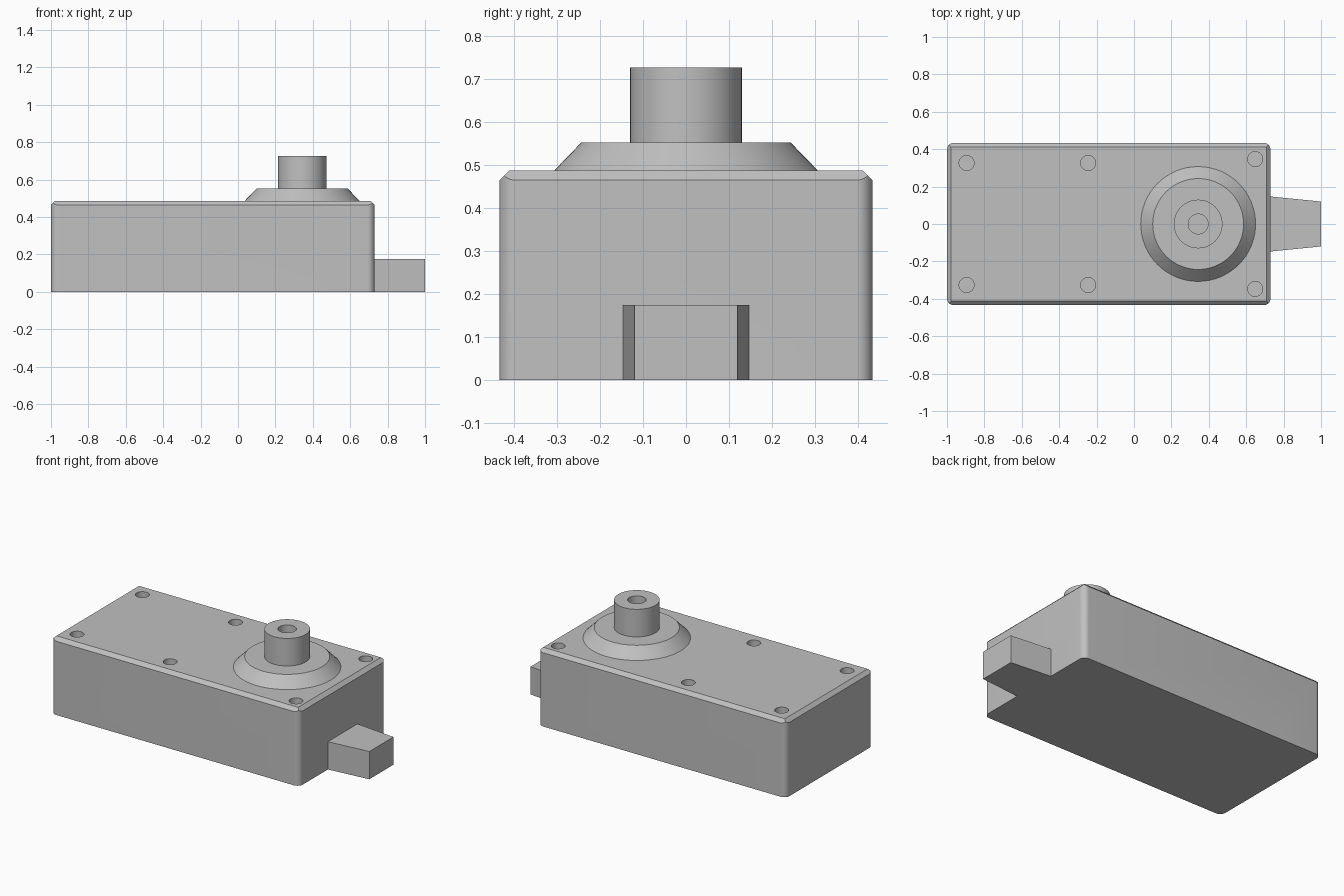
import bpy, bmesh, math
from mathutils import Matrix

cube = bpy.data.objects.get("Cube")
if cube:
    bpy.data.objects.remove(cube, do_unlink=True)

grey = bpy.data.materials.new("light_grey")
grey.use_nodes = True
colour = (0.53, 0.53, 0.53, 1)
grey.diffuse_color = colour
grey.node_tree.nodes["Principled BSDF"].inputs["Base Color"].default_value = colour

LEFT, RIGHT, HALF_W, TOP = -1.0, 0.73, 0.434, 0.487
CHAMFER, CORNER = 0.022, 0.037
SHAFT_X = 0.343


def make_object(name, bm):
    bmesh.ops.recalc_face_normals(bm, faces=bm.faces)
    mesh = bpy.data.meshes.new(name)
    bm.to_mesh(mesh)
    bm.free()
    mesh.materials.append(grey)
    obj = bpy.data.objects.new(name, mesh)
    bpy.context.collection.objects.link(obj)
    return obj


def box(low, high):
    bm = bmesh.new()
    bmesh.ops.create_cube(bm, size=1)
    for v in bm.verts:
        v.co = [a + (b - a) * (c + 0.5) for a, b, c in zip(low, high, v.co)]
    return bm


def activate(obj):
    bpy.ops.object.select_all(action='DESELECT')
    obj.select_set(True)
    bpy.context.view_layer.objects.active = obj


def cut(obj, cutter, operation):
    activate(obj)
    mod = obj.modifiers.new("cut", 'BOOLEAN')
    mod.operation, mod.solver, mod.object = operation, 'EXACT', cutter
    bpy.ops.object.modifier_apply(modifier=mod.name)
    bpy.data.objects.remove(cutter, do_unlink=True)


def smooth(obj):
    activate(obj)
    bpy.ops.object.shade_smooth_by_angle(angle=math.radians(30))


# Housing: box with a mitred chamfer round the top
bm = box((LEFT, -HALF_W, 0), (RIGHT, HALF_W, TOP))
top_edges = [e for e in bm.edges if all(v.co.z > 0.1 for v in e.verts)]
bmesh.ops.bevel(bm, geom=top_edges, offset=CHAMFER, segments=1, affect='EDGES')
housing = make_object("housing", bm)

# Vertical corners rounded by intersecting with a rounded prism
bm = box((LEFT, -HALF_W, -0.1), (RIGHT, HALF_W, 1))
uprights = [e for e in bm.edges if abs(e.verts[0].co.z - e.verts[1].co.z) > 0.5]
bmesh.ops.bevel(bm, geom=uprights, offset=CORNER, segments=10, profile=0.5, affect='EDGES')
cut(housing, make_object("corner_cutter", bm), 'INTERSECT')

# Blind screw holes in mirrored pairs
bm = bmesh.new()
for x, y in ((-0.895, 0.326), (-0.245, 0.326), (0.648, 0.347)):
    for side in (-1, 1):
        bmesh.ops.create_cone(bm, cap_ends=True, segments=32, radius1=0.04, radius2=0.04,
                              depth=0.2, matrix=Matrix.Translation((x, side * y, TOP)))
cut(housing, make_object("hole_cutter", bm), 'DIFFERENCE')
smooth(housing)

# Conical collar and bored shaft, turned from one profile
profile = [(0.307, TOP), (0.243, 0.553), (0.13, 0.553), (0.13, 0.727),
           (0.053, 0.727), (0.053, 0.58), (0, 0.58)]
bm = bmesh.new()
verts = [bm.verts.new((r, 0, z)) for r, z in profile]
edges = [bm.edges.new(pair) for pair in zip(verts, verts[1:])]
bmesh.ops.spin(bm, geom=verts + edges, cent=(0, 0, 0), axis=(0, 0, 1),
               angle=math.tau, steps=64, use_merge=False)
bmesh.ops.remove_doubles(bm, verts=bm.verts, dist=0.0001)
# Orient outward even though the underside is open
rim = [e for e in bm.edges if e.is_boundary]
bmesh.ops.holes_fill(bm, edges=rim, sides=0)
bmesh.ops.translate(bm, verts=bm.verts, vec=(SHAFT_X, 0, 0))
smooth(make_object("collar_and_shaft", bm))

# Tapered block on the end wall
bm = box((RIGHT, -0.147, 0), (1, 0.147, 0.175))
for v in bm.verts:
    if v.co.x > 0.9:
        v.co.y *= 0.12 / 0.147
make_object("end_block", bm)
